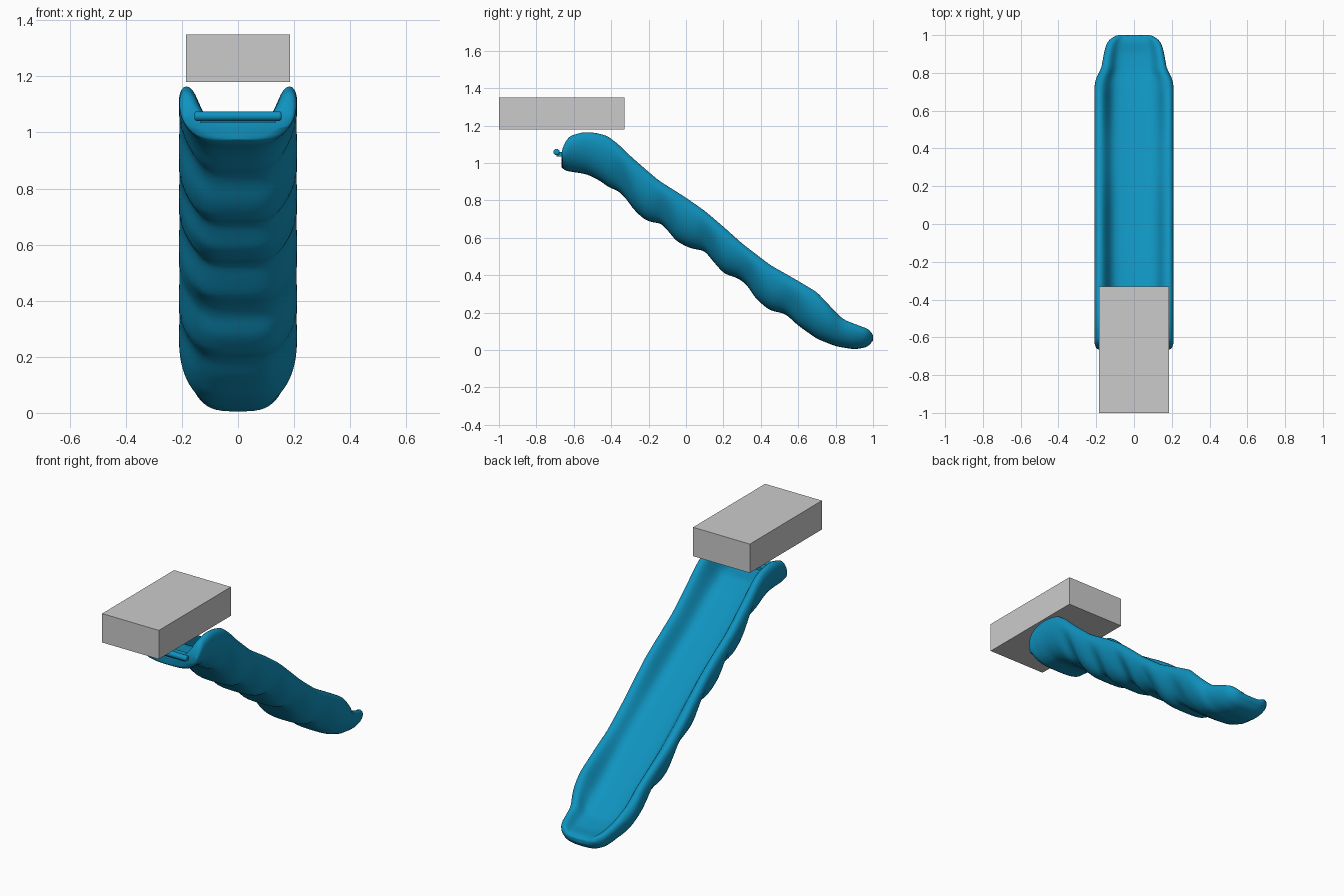
import bpy, bmesh, math

if "Cube" in bpy.data.objects:
    bpy.data.objects.remove(bpy.data.objects["Cube"])

blue = bpy.data.materials.new("slide_blue")
blue.diffuse_color = (0.005, 0.29, 0.52, 1)
blue.use_nodes = True
blue.node_tree.nodes["Principled BSDF"].inputs["Base Color"].default_value = blue.diffuse_color

# side-view curves as (y, z) and plan half width as (y, w)
RIM = [(-.665, 1.06), (-.65, 1.11), (-.62, 1.145), (-.55, 1.166), (-.48, 1.162), (-.42, 1.145), (-.36, 1.1),
       (-.3, 1.04), (-.15, .91), (0, .815), (.1, .745), (.2, .66), (.3, .57), (.45, .455),
       (.6, .37), (.7, .31), (.78, .225), (.84, .163), (.92, .133), (.98, .11), (1, .08)]
BOTTOM = [(-.665, .975), (-.64, .957), (-.53, .94), (-.46, .905), (-.41, .868), (-.36, .85),
          (-.32, .81), (-.28, .75), (-.22, .695), (-.18, .683), (-.13, .675), (-.09, .63), (-.05, .58),
          (.02, .545), (.1, .53), (.14, .48), (.2, .41), (.28, .383), (.33, .345), (.37, .275),
          (.45, .21), (.53, .195), (.6, .13), (.7, .06), (.8, .02), (.9, .003), (.97, .015), (1, .05)]
FLOOR = [(-.665, 1.045), (-.5, 1.03), (-.4, .975), (-.2, .82), (0, .69), (.2, .55), (.4, .4),
         (.6, .25), (.7, .18), (.8, .115), (.9, .09), (.97, .09), (1, .075)]
WIDTH = [(-.665, .195), (-.64, .208), (-.6, .21), (.72, .21), (.77, .203), (.8, .185), (.83, .172),
         (.9, .16), (.95, .148), (.98, .128), (1, .09)]


def at(curve, y):
    for (y0, a), (y1, b) in zip(curve, curve[1:]):
        if y <= y1:
            return a + (b - a) * (y - y0) / (y1 - y0)
    return curve[-1][1]


def section(y):
    r, b, f, w = (at(c, y) for c in (RIM, BOTTOM, FLOOR, WIDTH))
    notch = 0
    if -.46 < y < .68:
        notch = (0.5 + 0.5 * math.cos(math.tau * (y + .11) / .23)) ** 2
    h = r - b
    half = [(.05, b), (.105, b + .004), (.15 - .015 * notch, b + .14 * h),
            (.185 - .02 * notch, b + .34 * h), (.205 - .01 * notch, b + .56 * h),
            (.212, b + .76 * h), (.208, r - .1 * h), (.195, r), (.172, r),
            (.152, r - .2 * (r - f)), (.13, f + .35 * (r - f)), (.105, f + .06 * (r - f)), (.05, f)]
    s = w / .21
    pts = [(x * s, z) for x, z in half]
    return [(0, b)] + pts + [(0, f)] + [(-x, z) for x, z in reversed(pts)]


def add_mesh(name, bm, mat=None):
    bmesh.ops.recalc_face_normals(bm, faces=bm.faces)
    me = bpy.data.meshes.new(name)
    bm.to_mesh(me)
    bm.free()
    ob = bpy.data.objects.new(name, me)
    bpy.context.collection.objects.link(ob)
    if mat:
        me.materials.append(mat)
    return ob


def smooth(ob):
    for p in ob.data.polygons:
        p.use_smooth = True


# slide chute: lofted closed trough with scalloped underside
stations = [-.665, -.655, -.64, -.62] + [-.6 + .026 * i for i in range(60)] + [.955, .975, .99, 1]
bm = bmesh.new()
rings = [[bm.verts.new((x, y, z)) for x, z in section(y)] for y in stations]
n = len(rings[0])
for a, b in zip(rings, rings[1:]):
    for i in range(n):
        j = (i + 1) % n
        bm.faces.new((a[i], a[j], b[j], b[i]))
# end caps bridged from underside to floor
m = n // 2
for ring in (rings[0], rings[-1]):
    for i in range(m):
        quad = [ring[i], ring[i + 1], ring[(n - i - 1) % n], ring[(n - i) % n]]
        quad = list(dict.fromkeys(quad))
        if len(quad) > 2 and i < 4:
            bm.faces.new(quad)
    # side pillars of the U-shaped cap
    for s in (1, -1):
        idx = lambda k: ring[(s * k) % n]
        for lo, hi in ((4, 11), (5, 10), (6, 9)):
            bm.faces.new((idx(lo), idx(lo + 1), idx(hi - 1), idx(hi)))
    bm.faces.new([ring[k] for k in (4, 11, 12, 13)] + [ring[m]] +
                 [ring[(n - k) % n] for k in (13, 12, 11, 4)])
chute = add_mesh("slide_chute", bm, blue)
smooth(chute)
sub = chute.modifiers.new("rounding", "SUBSURF")
sub.levels = sub.render_levels = 1

# hook bar across the top end
bpy.ops.mesh.primitive_cylinder_add(vertices=20, radius=.017, depth=.31,
                                    location=(0, -.692, 1.058), rotation=(0, math.pi / 2, 0))
bar = bpy.context.object
bar.name = "hook_bar"
bar.data.materials.append(blue)
bev = bar.modifiers.new("round_ends", "BEVEL")
bev.width, bev.segments, bev.limit_method = .008, 3, "ANGLE"
bpy.ops.object.shade_smooth_by_angle()


def box(name, x, y, z, mat=None):
    bm = bmesh.new()
    bmesh.ops.create_cube(bm, size=1)
    for v in bm.verts:
        v.co = [(lo + hi) / 2 + c * (hi - lo) for c, (lo, hi) in zip(v.co, (x, y, z))]
    return add_mesh(name, bm, mat)


# lip joining bar to chute, and grey platform block
box("hook_lip", (-.135, .135), (-.692, -.63), (1.035, 1.058), blue)
box("platform_block", (-.185, .185), (-1, -.33), (1.18, 1.35))
